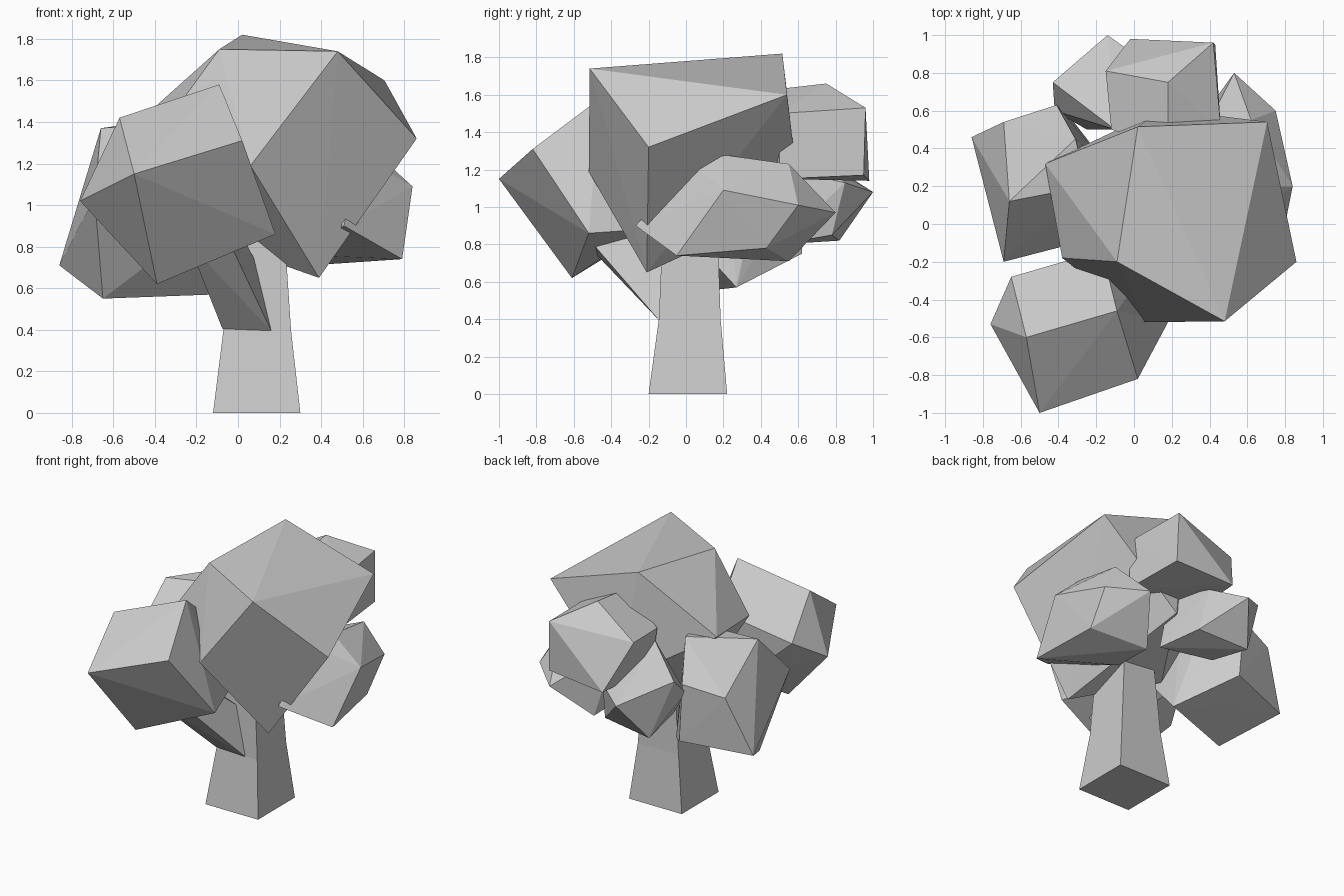
import bpy, bmesh, math


def faceted(name, *points):
    """Convex flat-sided lump spanned by a few corner points."""
    bm = bmesh.new()
    for p in points:
        bm.verts.new(p)
    bmesh.ops.convex_hull(bm, input=bm.verts[:])
    bmesh.ops.delete(bm, geom=[v for v in bm.verts if not v.link_faces], context='VERTS')
    bmesh.ops.dissolve_limit(bm, angle_limit=math.radians(1), verts=bm.verts[:], edges=bm.edges[:])
    bmesh.ops.recalc_face_normals(bm, faces=bm.faces[:])
    mesh = bpy.data.meshes.new(name)
    bm.to_mesh(mesh)
    bm.free()
    obj = bpy.data.objects.new(name, mesh)
    bpy.context.collection.objects.link(obj)
    return obj


def ring(x0, x1, y0, y1, z):
    return [(x0, y0, z), (x1, y0, z), (x1, y1, z), (x0, y1, z)]


# Four-sided trunk: flared foot, then a narrower upper length
faceted("trunk_base", *ring(-.12, .30, -.20, .22, 0), *ring(-.07, .255, -.145, .185, .40))
faceted("trunk_top", *ring(-.07, .255, -.145, .185, .40), *ring(-.02, .215, -.12, .165, 1.0))

# Branch forking to the front left
faceted("branch", (-.075, -.145, .405), (.16, -.145, .395), (.10, -.08, .70), (-.05, -.08, .75),
        (-.24, -.55, .82), (-.05, -.53, .84), (-.06, -.42, 1.0), (-.22, -.42, 1.0))

# Large top crown
faceted("crown_leaves", (.48, -.515, 1.74), (.02, .515, 1.82), (.705, .54, 1.60), (.86, -.20, 1.32),
        (.39, -.21, .65), (-.09, -.20, 1.75), (.06, -.52, 1.19), (-.47, .32, 1.41),
        (-.38, -.18, 1.35), (.15, .61, 1.03), (-.15, .10, .84))

# Front left block
faceted("front_leaves", (-.50, -1.0, 1.15), (.02, -.82, 1.31), (-.57, -.60, 1.42), (-.09, -.46, 1.58),
        (-.39, -.61, .62), (.18, -.52, .86), (-.76, -.53, 1.02), (-.65, -.28, 1.18),
        (-.17, -.14, 1.34), (.08, -.22, .88), (-.30, -.22, .86))

# Right cluster
faceted("right_leaves", (.84, .20, 1.09), (.75, .60, 1.01), (.53, .80, .97), (.79, -.05, .74),
        (.73, .43, .78), (.35, .55, .71), (.62, .55, 1.23), (.63, .19, 1.28),
        (.51, -.27, .90), (.58, .03, 1.24), (.30, .20, .76), (.30, .35, 1.15))

# Left cluster
faceted("left_leaves", (-.86, .46, .71), (-.69, .54, 1.11), (-.66, .12, 1.37), (-.69, -.20, 1.04),
        (-.41, .63, 1.17), (-.31, .45, 1.42), (-.11, .27, .57), (-.65, .09, .55),
        (-.38, .62, .75), (-.15, -.06, .93), (-.25, .20, 1.40))

# Upper back cluster
faceted("upper_back_leaves", (.18, .75, 1.66), (.42, .96, 1.53), (-.15, .81, 1.47), (-.02, .98, 1.14),
        (.43, .95, 1.17), (.46, .50, 1.50), (.46, .50, 1.15), (.18, .40, 1.62),
        (-.12, .50, 1.45), (-.08, .50, 1.16))

# Lower back cluster
faceted("lower_back_leaves", (-.14, 1.0, 1.08), (-.28, .82, .82), (-.43, .75, 1.24), (.10, .78, .85),
        (.07, .85, 1.13), (-.10, .50, 1.36), (-.25, .50, .87), (-.42, .60, 1.10),
        (.20, .50, .80), (.12, .50, 1.20))
